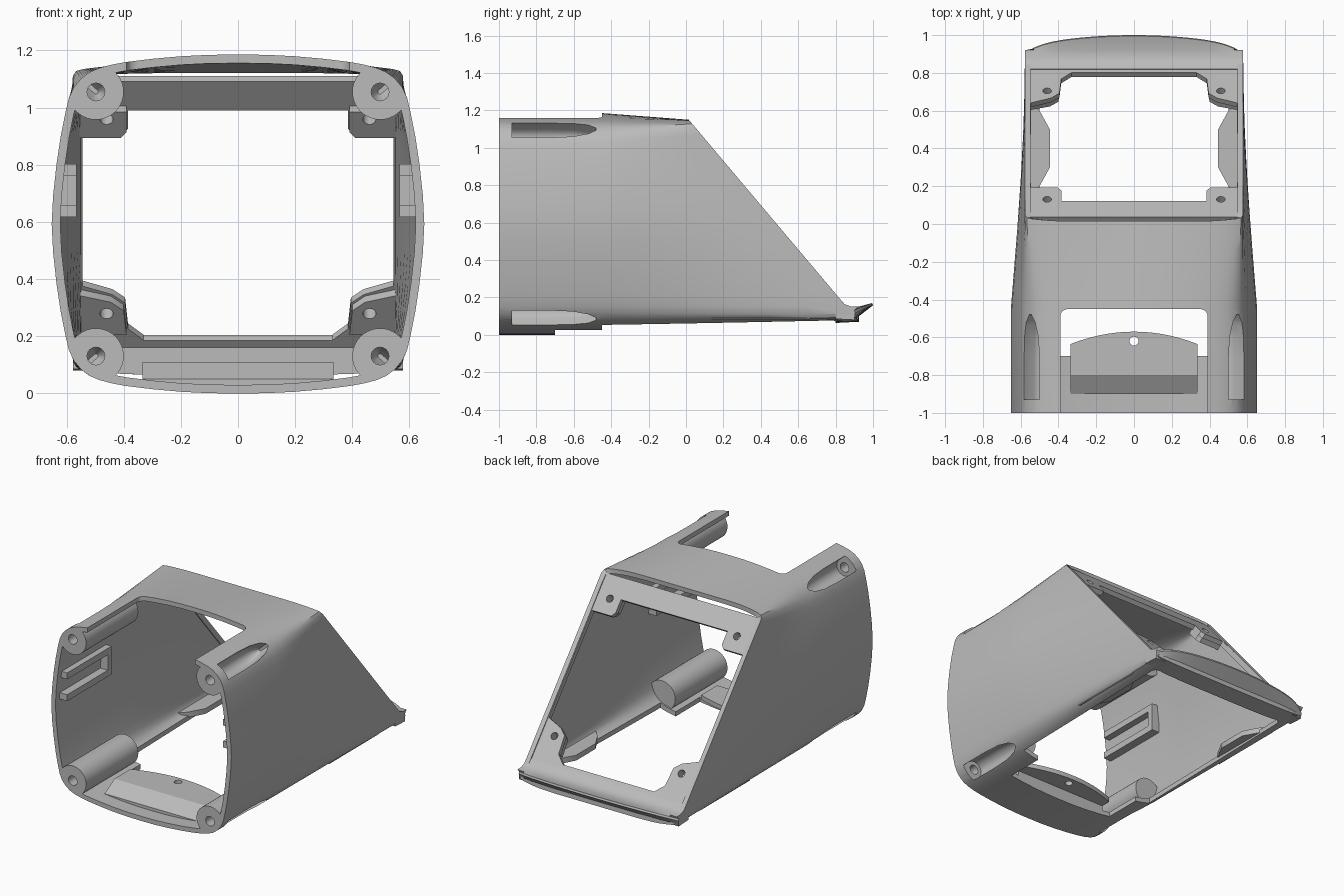
import bpy, bmesh, math
from mathutils import Vector, Matrix

if "Cube" in bpy.data.objects:
    bpy.data.objects.remove(bpy.data.objects["Cube"])

grey = bpy.data.materials.new("plain grey")
grey.diffuse_color = (0.5, 0.5, 0.5, 1)
grey.use_nodes = True
grey.node_tree.nodes["Principled BSDF"].inputs["Base Color"].default_value = grey.diffuse_color
MID = 0.5925
NORMAL = Vector((0, 0.764, 0.645))


def make(name, bm):
    bmesh.ops.recalc_face_normals(bm, faces=bm.faces)
    me = bpy.data.meshes.new(name)
    bm.to_mesh(me)
    bm.free()
    me.materials.append(grey)
    ob = bpy.data.objects.new(name, me)
    bpy.context.collection.objects.link(ob)
    return ob


def prism(name, pts, vec):
    """Polygon pts extruded along vec."""
    bm = bmesh.new()
    f = bm.faces.new([bm.verts.new(p) for p in pts])
    r = bmesh.ops.extrude_face_region(bm, geom=[f])
    bmesh.ops.translate(bm, vec=vec, verts=[v for v in r["geom"] if isinstance(v, bmesh.types.BMVert)])
    return make(name, bm)


def box(name, x0, x1, y0, y1, z0, z1):
    return prism(name, [(x0, y0, z0), (x1, y0, z0), (x1, y1, z0), (x0, y1, z0)], (0, 0, z1 - z0))


def rod(name, start, axis, r, length, n=32):
    q = Vector(axis).to_track_quat('Z', 'Y')
    pts = [Vector(start) + q @ Vector((r * math.cos(2 * math.pi * i / n), r * math.sin(2 * math.pi * i / n), 0))
           for i in range(n)]
    return prism(name, pts, Vector(axis).normalized() * length)


def bake(ob):
    dg = bpy.context.evaluated_depsgraph_get()
    me = bpy.data.meshes.new_from_object(ob.evaluated_get(dg))
    ob.modifiers.clear()
    ob.data = me


def boolean(ob, cutters, op='DIFFERENCE'):
    for c in cutters:
        m = ob.modifiers.new("cut", 'BOOLEAN')
        m.operation, m.object, m.solver = op, c, 'EXACT'
    bpy.context.view_layer.update()
    bake(ob)


def discard(obs):
    for o in obs:
        bpy.data.objects.remove(o)


def slant_y(z):
    return 0.04 + (1.12 - z) * 0.844


# Quadrant profiles: bulged front section and boxy rear section
FRONT = [(0, .593), (.1, .592), (.2, .587), (.3, .578), (.39, .567), (.44, .558), (.485, .546), (.52, .531),
         (.55, .508), (.575, .478), (.592, .44), (.604, .39), (.62, .31), (.635, .21), (.647, .1), (.652, 0)]
REAR = [(0, .54), (.1, .54), (.2, .54), (.3, .54), (.40, .538), (.45, .535), (.5, .53), (.54, .525),
        (.567, .518), (.578, .5), (.578, .46), (.578, .40), (.578, .31), (.578, .21), (.578, .1), (.578, 0)]


def ring(quad, mid):
    right = [(x, mid + d) for x, d in quad] + [(x, mid - d) for x, d in quad[-2::-1]]
    return right + [(-x, z) for x, z in right[-2:0:-1]]


def hull(name, capped, k=1.0):
    a = [(x * k, MID + (z - MID) * k) for x, z in ring(FRONT, MID)]
    b = [(x * k, MID + (z - MID) * k) for x, z in ring(REAR, 0.61)]
    bm = bmesh.new()
    rings = [[bm.verts.new((x, -1, z)) for x, z in a]]
    for i in range(7):
        t = i / 6
        rings.append([bm.verts.new((p[0] + (q[0] - p[0]) * t, -0.45 + (slant_y(q[1]) + 0.45) * t,
                                    p[1] + (q[1] - p[1]) * t)) for p, q in zip(a, b)])
    n = len(a)
    for r, s in zip(rings, rings[1:]):
        for i in range(n):
            bm.faces.new([r[i], r[(i + 1) % n], s[(i + 1) % n], s[i]])
    if capped:
        bm.faces.new(rings[0])
        bm.faces.new(rings[-1])
    return make(name, bm)


# Corner bosses, their screw holes and the outside access pockets
bosses, pockets = [], []
for sx in (-1, 1):
    for sz in (-1, 1):
        cx, cz = sx * 0.497, MID + sz * 0.462
        bosses.append(rod("corner_boss", (cx, -1, cz), (0, 1, 0), 0.097, 0.54, 40))
        pockets.append(rod("hole", (cx, -1.1, cz), (0, 1, 0), 0.031, 0.2, 24))
        bm = bmesh.new()
        for y, r in ((-.93, .056), (-.72, .056), (-.6, .05), (-.52, .033), (-.48, .008)):
            for i in range(20):
                a = 2 * math.pi * i / 20
                for d in (0, 0.2):
                    bm.verts.new((cx + sx * d * .75 + r * math.cos(a), y, cz + sz * d * .66 + r * math.sin(a)))
        bmesh.ops.convex_hull(bm, input=bm.verts)
        loose = [v for v in bm.verts if not v.link_faces]
        bmesh.ops.delete(bm, geom=loose, context='VERTS')
        pockets.append(make("pocket", bm))

# Main shell with wall thickness, roof notch and floor opening
shell = hull("shell", False)
s = shell.modifiers.new("wall", 'SOLIDIFY')
s.thickness, s.offset, s.use_even_offset = 0.03, -1, True
bpy.context.view_layer.update()
bake(shell)


def notch(x, y0, y1, z0, z1, r=0.04):
    pts = [(-x, y0, z0), (x, y0, z0)]
    for sx, a0 in ((1, 0), (-1, 90)):
        for i in range(6):
            a = math.radians(a0 + i * 18)
            pts.append((sx * (x - r) + r * math.cos(a), y1 - r + r * math.sin(a), z0))
    return prism("notch", pts, (0, 0, z1 - z0))


cuts = [notch(0.39, -1.2, -0.45, 0.9, 1.4), notch(0.39, -0.70, -0.3, -0.2, 0.3, 0.001),
        notch(0.50, -0.45, 0.80, -0.2, 0.3)]
boolean(shell, cuts + pockets)
inner = hull("inner_limit", True, 0.997)
for b in bosses:
    boolean(b, [inner], 'INTERSECT')
    boolean(b, pockets)
discard(cuts + pockets + [inner])


# Slanted rear frame with the window opening and screw tabs
def on_slant(pts, depth):
    return [Vector((x, slant_y(z), z)) - NORMAL * depth for x, z in pts]


def mirrored(half):
    return half + [(-x, z) for x, z in reversed(half)]


frame = prism("rear_frame", on_slant(mirrored([(.56, 1.115), (.56, .16)]), .008), -NORMAL * 0.03)
window = prism("window", on_slant(mirrored([(.385, 1.015), (.385, .95), (.405, .93), (.545, .93), (.545, .40),
               (.44, .37), (.395, .34), (.385, .25), (.33, .21)]), -.1), -NORMAL * 0.3)
tabs, holes = [], []
for sx in (-1, 1):
    for half in ([(.39, 1.03), (.39, .96), (.41, .94), (.562, .94), (.562, 1.03)],
                 [(.39, .25), (.40, .335), (.445, .365), (.562, .39), (.562, .25)]):
        tabs.append(prism("screw_tab", on_slant([(sx * x, z) for x, z in half], .012), -NORMAL * 0.06))
    for z in (1.005, .325):
        holes.append(rod("hole", on_slant([(sx * .46, z)], -.1)[0], -NORMAL, .023, .3, 20))
boolean(frame, [window] + holes)
for t in tabs:
    boolean(t, holes)
discard([window] + holes)

# Curved lip along the rear bottom edge
bm = bmesh.new()
rows = []
for i in range(25):
    x = -0.578 + 1.156 * i / 24
    k = abs(x) / 0.578
    tip = 1.0 - 0.055 * k ** 2 - 0.04 * k ** 8
    tz = 0.17 - 0.02 * k ** 2 - 0.02 * k ** 8
    prof = [(.80, .085), (.80, .16), (.82, .19), (.845, .165), (.88, .152), (.92, .15),
            (tip - .005, tz), (tip, tz - .012), (.90, .08)]
    rows.append([bm.verts.new((x, y, z)) for y, z in prof])
for r, q in zip(rows, rows[1:]):
    for j in range(len(r)):
        bm.faces.new([r[j], r[j - 1], q[j - 1], q[j]])
bm.faces.new(rows[0])
bm.faces.new(rows[-1])
make("rear_lip", bm)

# Side rails closed at the back, and floor wedge plates
for sx in (-1, 1):
    for z in (0.617, 0.76):
        box("side_rail", sx * .565, sx * .632, -.96, -.5, z, z + .042)
    box("rail_stop", sx * .565, sx * .632, -.54, -.5, .64, .78)
    prism("floor_wedge", [(sx * x, y, .085) for x, y in
          ((.56, .14), (.50, .2), (.445, .3), (.445, .5), (.50, .6), (.56, .66))], (0, 0, .035))

# Front floor block with sloped face and drilled rounded tab
prism("floor_block", [(-.335, -.9, .02), (-.335, -.9, .05), (-.335, -.8, .11), (-.335, -.7, .11), (-.335, -.7, .02)],
      (.67, 0, 0))
tab = prism("floor_tab", [(-.335, -.8, .08), (.335, -.8, .08)] +
            [(.335 - .67 * i / 16, -.57 - .065 * (abs(i - 8) / 8) ** 2, .08) for i in range(17)], (0, 0, .03))
drill = rod("drill", (0, -.62, 0), (0, 0, 1), .024, .3, 24)
boolean(tab, [drill])
discard([drill])

# Smooth shading with sharp edges kept
for o in bpy.context.scene.objects:
    bpy.ops.object.select_all(action='DESELECT')
    o.select_set(True)
    bpy.context.view_layer.objects.active = o
    bpy.ops.object.shade_smooth_by_angle(angle=math.radians(30))
